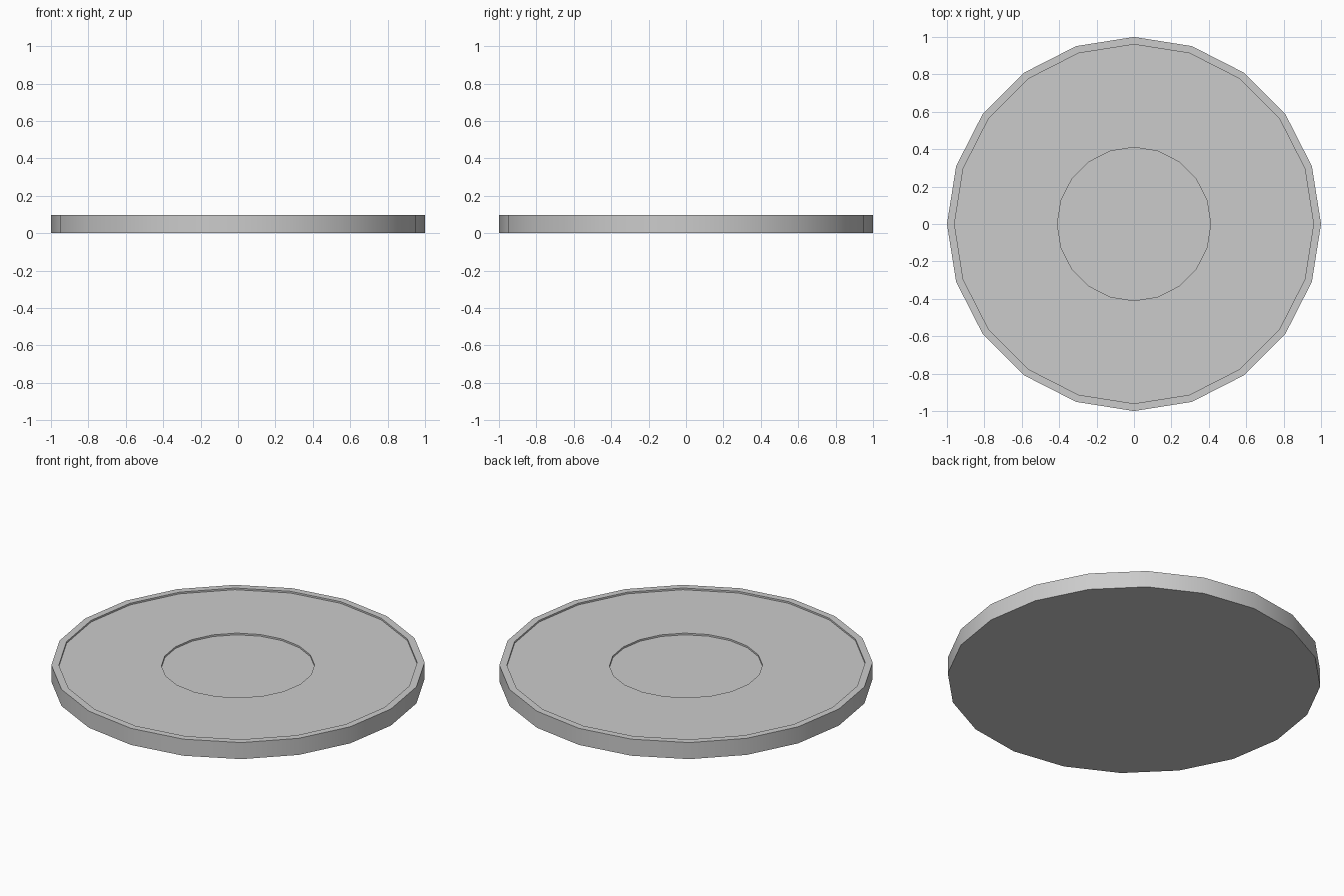
import bpy, bmesh, math

if "Cube" in bpy.data.objects:
    bpy.data.objects.remove(bpy.data.objects["Cube"])

SIDES = 20
# (radius, z) profile: base, outer wall, rim, shallow well, central cup recess
PROFILE = [(1.0, 0.0), (1.0, 0.098), (0.96, 0.098),
           (0.96, 0.088), (0.41, 0.088), (0.41, 0.078)]

bm = bmesh.new()

# One ring of vertices per profile point
rings = []
for r, z in PROFILE:
    rings.append([bm.verts.new((r * math.cos(2 * math.pi * i / SIDES),
                                r * math.sin(2 * math.pi * i / SIDES), z))
                  for i in range(SIDES)])

# Walls and flat steps between the rings
for a, b in zip(rings, rings[1:]):
    for i in range(SIDES):
        j = (i + 1) % SIDES
        bm.faces.new((a[i], a[j], b[j], b[i]))

# Underside and floor of the central recess
bm.faces.new(rings[0][::-1])
bm.faces.new(rings[-1])

mesh = bpy.data.meshes.new("saucer")
bm.to_mesh(mesh)
bm.free()
saucer = bpy.data.objects.new("saucer", mesh)
bpy.context.collection.objects.link(saucer)

# Smooth round wall, sharp rims
bpy.context.view_layer.objects.active = saucer
saucer.select_set(True)
bpy.ops.object.shade_smooth_by_angle(angle=math.radians(30))
